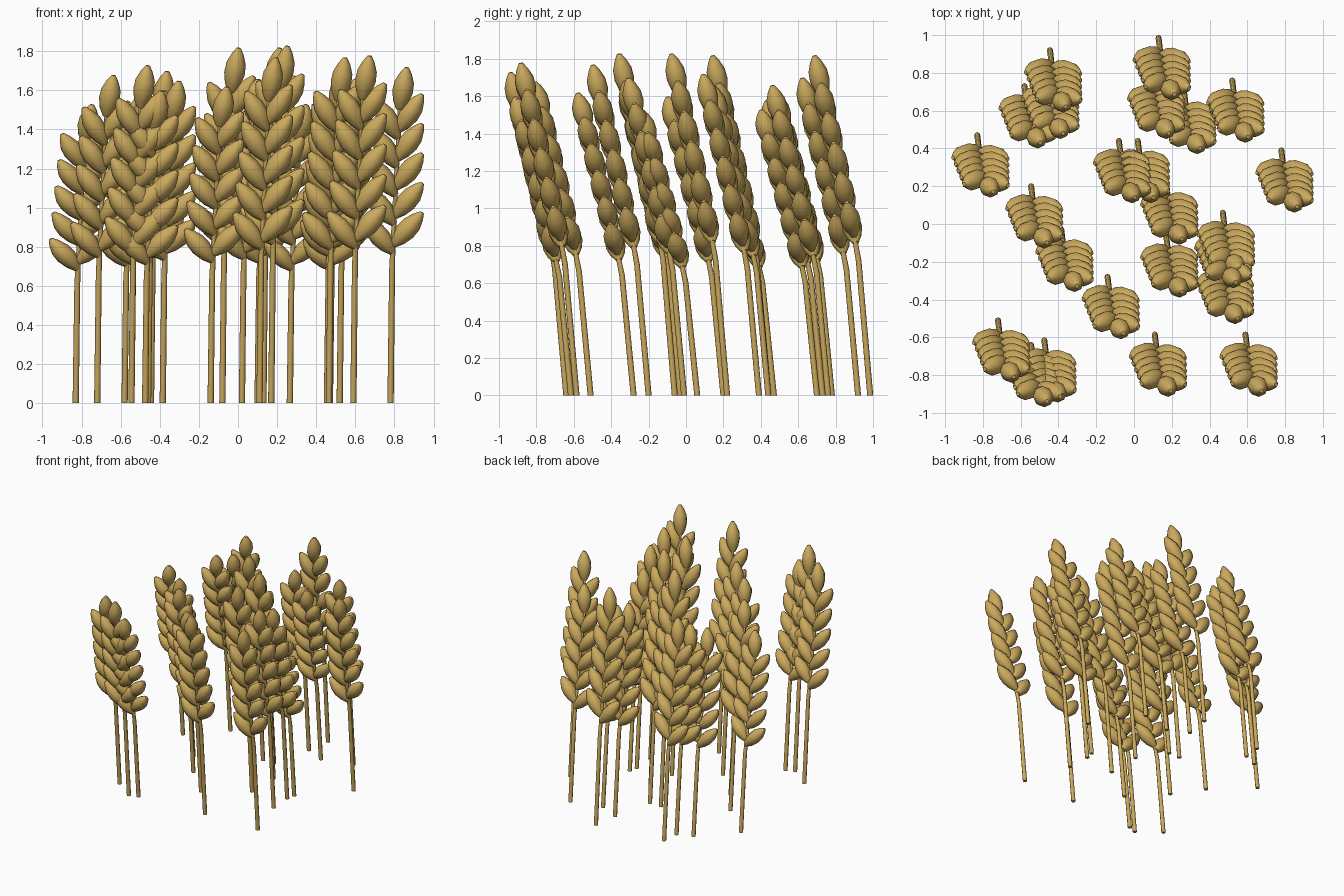
import bpy, bmesh, math
from mathutils import Vector

if "Cube" in bpy.data.objects:
    bpy.data.objects.remove(bpy.data.objects["Cube"])

straw = bpy.data.materials.new("straw")
straw.diffuse_color = (0.60, 0.40, 0.11, 1)
straw.use_nodes = True
straw.node_tree.nodes["Principled BSDF"].inputs["Base Color"].default_value = straw.diffuse_color

# Stalk base x, y and tip height
STALKS = [
    (-0.445, 0.92, 1.70), (0.13, 0.985, 1.82), (-0.58, 0.73, 1.58),
    (0.52, 0.76, 1.66), (-0.83, 0.47, 1.53), (-0.08, 0.44, 1.82),
    (0.02, 0.44, 1.66), (0.78, 0.39, 1.72), (-0.545, 0.20, 1.60),
    (0.17, 0.22, 1.83), (0.47, 0.06, 1.53), (0.455, -0.01, 1.70),
    (-0.385, -0.03, 1.65), (-0.14, -0.28, 1.62), (0.17, -0.06, 1.83),
    (0.465, -0.20, 1.77), (-0.72, -0.51, 1.68), (0.11, -0.585, 1.77),
    (0.59, -0.585, 1.78), (-0.475, -0.615, 1.60), (-0.545, -0.64, 1.73),
    (0.10, 0.78, 1.62), (0.265, 0.70, 1.53), (-0.46, 0.78, 1.60),
]
UNIT = 1.82          # tip height of the master stalk
GRAIN = 0.235        # grain length
SHAPE = [(0, 0.018), (0.18, 0.040), (0.42, 0.053), (0.65, 0.050),
         (0.86, 0.031), (1, 0.011)]


def loft(bm, rings, sides=8):
    """Skin a tube through (centre, axis, radius) rings and cap both ends."""
    loops = []
    for c, axis, r in rings:
        v = axis.cross(Vector((1, 0, 0))).normalized()
        u = v.cross(axis).normalized()
        loops.append([bm.verts.new(c + r * (math.cos(t) * u + math.sin(t) * v))
                      for t in (2 * math.pi * k / sides for k in range(sides))])
    for a, b in zip(loops, loops[1:]):
        for k in range(sides):
            n = (k + 1) % sides
            bm.faces.new((a[k], a[n], b[n], b[k]))
    bm.faces.new(loops[0][::-1])
    bm.faces.new(loops[-1])


def grain(bm, base, axis):
    axis = axis.normalized()
    loft(bm, [(base + axis * GRAIN * t, axis, r) for t, r in SHAPE])


def rachis(z):
    return Vector((0.01 + 0.045 * (z - 0.8), -0.075 - 0.22 * (z - 0.8), z))


def finish(bm, name):
    bmesh.ops.recalc_face_normals(bm, faces=bm.faces)
    me = bpy.data.meshes.new(name)
    bm.to_mesh(me)
    bm.free()
    me.materials.append(straw)
    for p in me.polygons:
        p.use_smooth = len(p.vertices) == 4
    return me


# Stem: bent tapered stick running up into the ear
bm = bmesh.new()
up = Vector((0, -0.09, 1)).normalized()
lean = Vector((0.045, -0.22, 1)).normalized()
loft(bm, [(Vector((0, 0, 0)), Vector((0, 0, 1)), 0.016),
          (Vector((0.008, -0.062, 0.72)), up, 0.015),
          (rachis(0.84), lean, 0.013),
          (rachis(1.62), lean, 0.009)])
stem_mesh = finish(bm, "stem")

# Ear: five staggered pairs of grains and one at the tip
bm = bmesh.new()
for i in range(5):
    a = math.radians(38 - 2.2 * i)
    for side, lift in ((-1, 0), (1, 0.04)):
        base = rachis(1.0 + 0.16 * i + lift - GRAIN * math.cos(a))
        grain(bm, base, lean * math.cos(a) + Vector((side * math.sin(a), 0, 0)))
grain(bm, rachis(1.59), Vector((0.17, -0.22, 1)))
ear_mesh = finish(bm, "ear")

# Plant the field
for n, (x, y, top) in enumerate(STALKS, 1):
    for name, me in (("stem", stem_mesh), ("ear", ear_mesh)):
        ob = bpy.data.objects.new(f"wheat_{name}_{n}", me)
        ob.location = (x, y, 0)
        ob.scale.z = top / UNIT
        bpy.context.collection.objects.link(ob)
